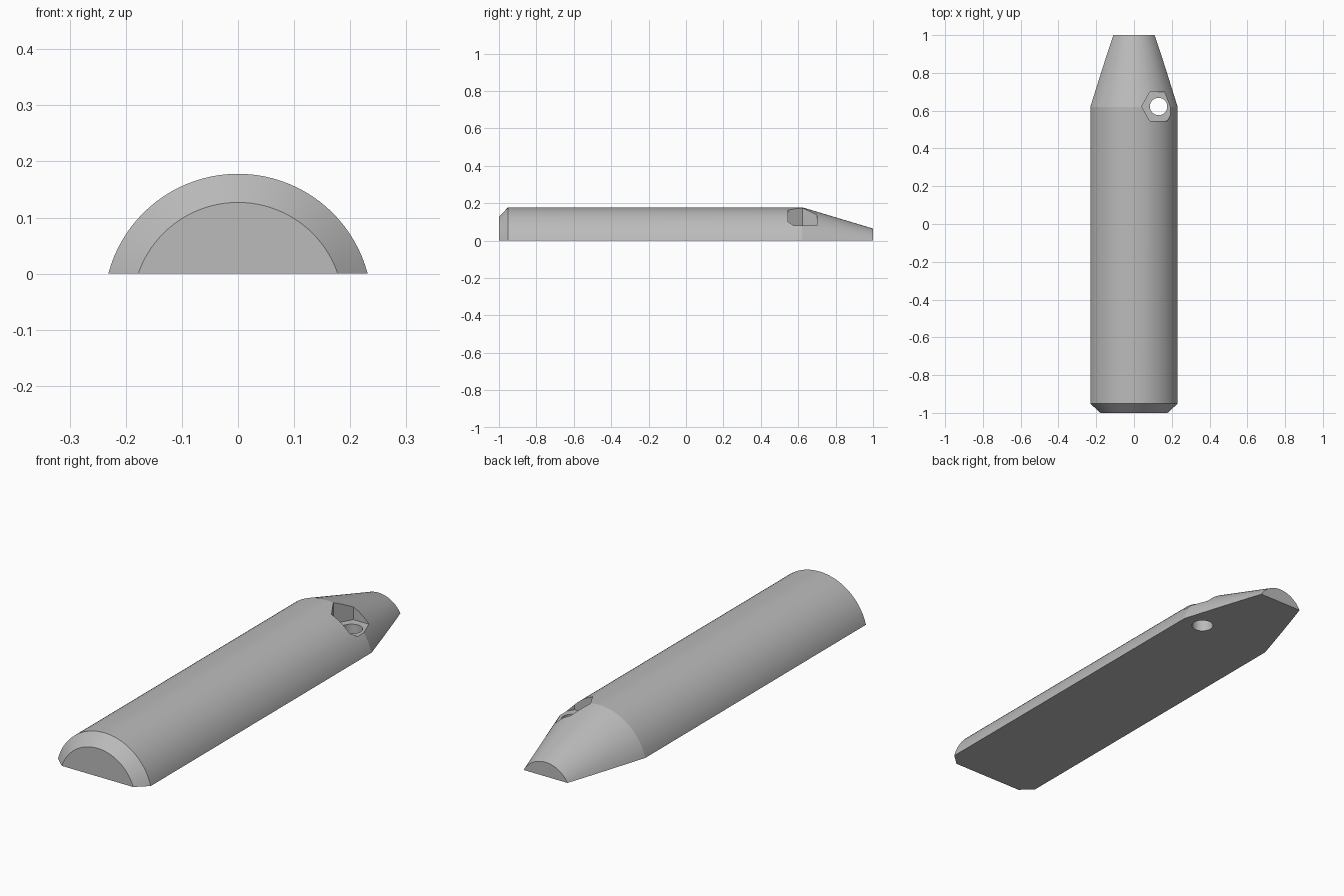
import bpy, bmesh, math
from mathutils import Matrix, Vector

cube = bpy.data.objects.get("Cube")
if cube:
    bpy.data.objects.remove(cube)

AXIS_Z = -0.061            # centre line of the round bar lies below the flat base
BOLT = (0.13, 0.622)       # bolt hole position
SIDES = 96

gray = bpy.data.materials.new("plain gray")
gray.use_nodes = True
gray.diffuse_color = (0.5, 0.5, 0.5, 1)
gray.node_tree.nodes["Principled BSDF"].inputs["Base Color"].default_value = (0.5, 0.5, 0.5, 1)


def add_object(name, bm):
    bmesh.ops.recalc_face_normals(bm, faces=bm.faces)
    mesh = bpy.data.meshes.new(name)
    bm.to_mesh(mesh)
    bm.free()
    mesh.materials.append(gray)
    obj = bpy.data.objects.new(name, mesh)
    bpy.context.collection.objects.link(obj)
    return obj


def prism(name, radius, sides, bottom, top):
    """Upright prism at the bolt position, used as a cutter."""
    bm = bmesh.new()
    place = Matrix.Translation((*BOLT, (bottom + top) / 2))
    bmesh.ops.create_cone(bm, cap_ends=True, segments=sides, radius1=radius,
                          radius2=radius, depth=top - bottom, matrix=place)
    # a corner of the hexagon points along x
    if sides == 6:
        bmesh.ops.rotate(bm, verts=bm.verts, cent=(*BOLT, 0),
                         matrix=Matrix.Rotation(math.radians(30), 3, 'Z'))
    obj = add_object(name, bm)
    obj.hide_render = True
    return obj


# Round bar: chamfered front, straight middle, tapered back
bm = bmesh.new()
rings = []
for y, r in [(-1, 0.188), (-0.951, 0.239), (0.62, 0.239), (1, 0.125)]:
    rings.append([bm.verts.new((r * math.cos(a), y, AXIS_Z + r * math.sin(a)))
                  for a in (2 * math.pi * i / SIDES for i in range(SIDES))])
for low, high in zip(rings, rings[1:]):
    for i in range(SIDES):
        j = (i + 1) % SIDES
        bm.faces.new((low[i], low[j], high[j], high[i]))
bm.faces.new(rings[0])
bm.faces.new(rings[-1])

# Flat base: slice the bar level and close it
cut = bmesh.ops.bisect_plane(bm, geom=bm.verts[:] + bm.edges[:] + bm.faces[:],
                             plane_co=(0, 0, 0), plane_no=(0, 0, 1), clear_inner=True)
bmesh.ops.holes_fill(bm, edges=[e for e in bm.edges if e.is_boundary], sides=0)
body = add_object("half_round_bar", bm)

# Hexagonal nut pocket and round bolt hole, drilled from above
cutters = []
# a six-sided cone starts with a corner on y, so the pocket is turned in prism()
cutters.append(prism("nut_pocket_cutter", 0.09, 6, 0.08, 0.4))
cutters.append(prism("bolt_hole_cutter", 0.046, 40, -0.2, 0.4))
for cutter in cutters:
    mod = body.modifiers.new(cutter.name, 'BOOLEAN')
    mod.operation = 'DIFFERENCE'
    mod.solver = 'EXACT'
    mod.object = cutter

# Apply the cuts, then smooth the curved surfaces
bpy.context.view_layer.update()
depsgraph = bpy.context.evaluated_depsgraph_get()
cut_mesh = bpy.data.meshes.new_from_object(body.evaluated_get(depsgraph))
body.modifiers.clear()
body.data = cut_mesh
for cutter in cutters:
    bpy.data.objects.remove(cutter)
bpy.ops.object.select_all(action='DESELECT')
body.select_set(True)
bpy.context.view_layer.objects.active = body
bpy.ops.object.shade_smooth_by_angle(angle=math.radians(14))
